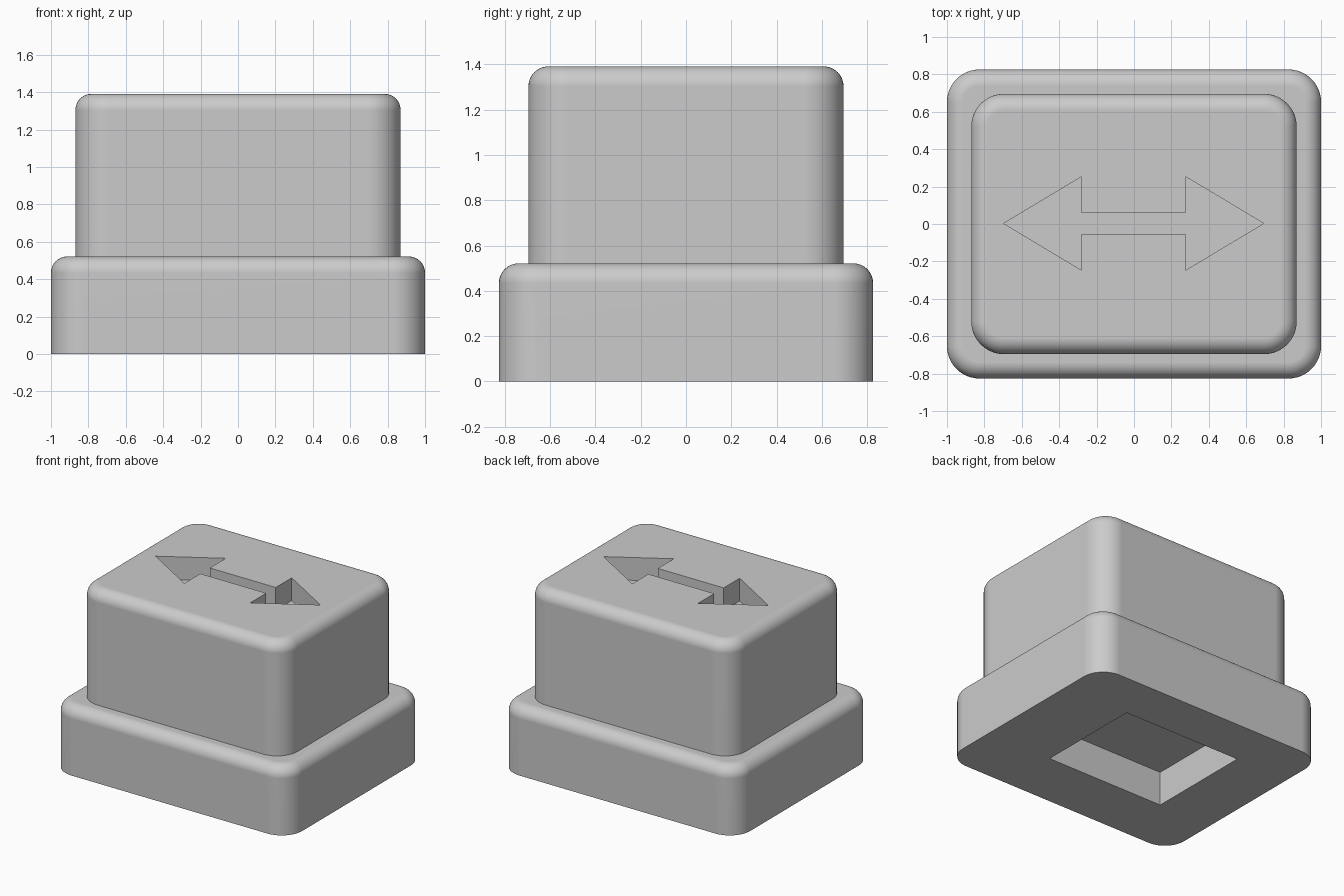
import bpy, bmesh, math

U = 2 / 11.5  # design unit

cube = bpy.data.objects.get("Cube")
if cube:
    bpy.data.objects.remove(cube, do_unlink=True)

mat = bpy.data.materials.new("light grey plastic")
mat.use_nodes = True
colour = (0.6, 0.6, 0.6, 1)
mat.diffuse_color = colour
mat.node_tree.nodes["Principled BSDF"].inputs["Base Color"].default_value = colour


def add_object(name, bm):
    bmesh.ops.recalc_face_normals(bm, faces=bm.faces)
    mesh = bpy.data.meshes.new(name)
    bm.to_mesh(mesh)
    bm.free()
    mesh.materials.append(mat)
    obj = bpy.data.objects.new(name, mesh)
    bpy.context.collection.objects.link(obj)
    return obj


def rounded_outline(hx, hy, r, z, steps=12):
    pts = []
    for i, (sx, sy) in enumerate(((1, 1), (-1, 1), (-1, -1), (1, -1))):
        for k in range(steps + 1):
            a = math.pi / 2 * (i + k / steps)
            pts.append((sx * (hx - r) + r * math.cos(a), sy * (hy - r) + r * math.sin(a), z))
    return pts


def rounded_block(name, hx, hy, z0, z1, r=U, fillet=U / 2, steps=10):
    """Rounded rectangle block with a filleted top rim."""
    outlines = [rounded_outline(hx, hy, r, z0)]
    for k in range(steps + 1):
        a = math.pi / 2 * k / steps
        inset = fillet * (1 - math.cos(a))
        outlines.append(rounded_outline(hx - inset, hy - inset, r - inset,
                                        z1 - fillet + fillet * math.sin(a)))
    bm = bmesh.new()
    rings = [[bm.verts.new(p) for p in pts] for pts in outlines]
    for low, high in zip(rings, rings[1:]):
        for i in range(len(low)):
            j = (i + 1) % len(low)
            bm.faces.new((low[i], low[j], high[j], high[i]))
    bm.faces.new(rings[0][::-1])
    bm.faces.new(rings[-1])
    return add_object(name, bm)


def prism(name, pts, z0, z1):
    bm = bmesh.new()
    face = bm.faces.new([bm.verts.new((x, y, z0)) for x, y in pts])
    ext = bmesh.ops.extrude_face_region(bm, geom=[face])
    for v in ext["geom"]:
        if isinstance(v, bmesh.types.BMVert):
            v.co.z = z1
    return add_object(name, bm)


def carve(obj, cutter):
    """Cut the recess, then finish with smooth shading and sharp edges."""
    mod = obj.modifiers.new("recess", "BOOLEAN")
    mod.operation = "DIFFERENCE"
    mod.solver = "EXACT"
    mod.object = cutter
    bpy.ops.object.select_all(action="DESELECT")
    bpy.context.view_layer.objects.active = obj
    obj.select_set(True)
    bpy.ops.object.modifier_apply(modifier=mod.name)
    bpy.data.objects.remove(cutter, do_unlink=True)
    bpy.ops.object.shade_smooth_by_angle(angle=math.radians(30))
    weighted = obj.modifiers.new("flat panels", "WEIGHTED_NORMAL")
    weighted.keep_sharp = True


# Base with a rectangular socket underneath
base = rounded_block("base", 1, 9.5 * U / 2, 0, 3 * U)
cx, cy, hx, hy = -0.05, 0.042, 0.5, 0.415
socket = prism("socket_cutter", [(cx + sx * hx, cy + sy * hy)
               for sx, sy in ((1, 1), (-1, 1), (-1, -1), (1, -1))], -0.2, 1.5 * U)
carve(base, socket)

# Cap with a double-headed arrow recess on top
cap = rounded_block("cap", 5 * U, 4 * U, 2.5 * U, 8 * U)
quarter = [(0.695, 0), (0.278, 0.25), (0.278, 0.057)]
top = quarter + [(-x, y) for x, y in quarter[::-1]]
arrow = top + [(x, -y) for x, y in top[-2:0:-1]]
arrow = prism("arrow_cutter", [(x - 0.002, y + 0.003) for x, y in arrow], 7 * U, 8 * U + 0.2)
carve(cap, arrow)
